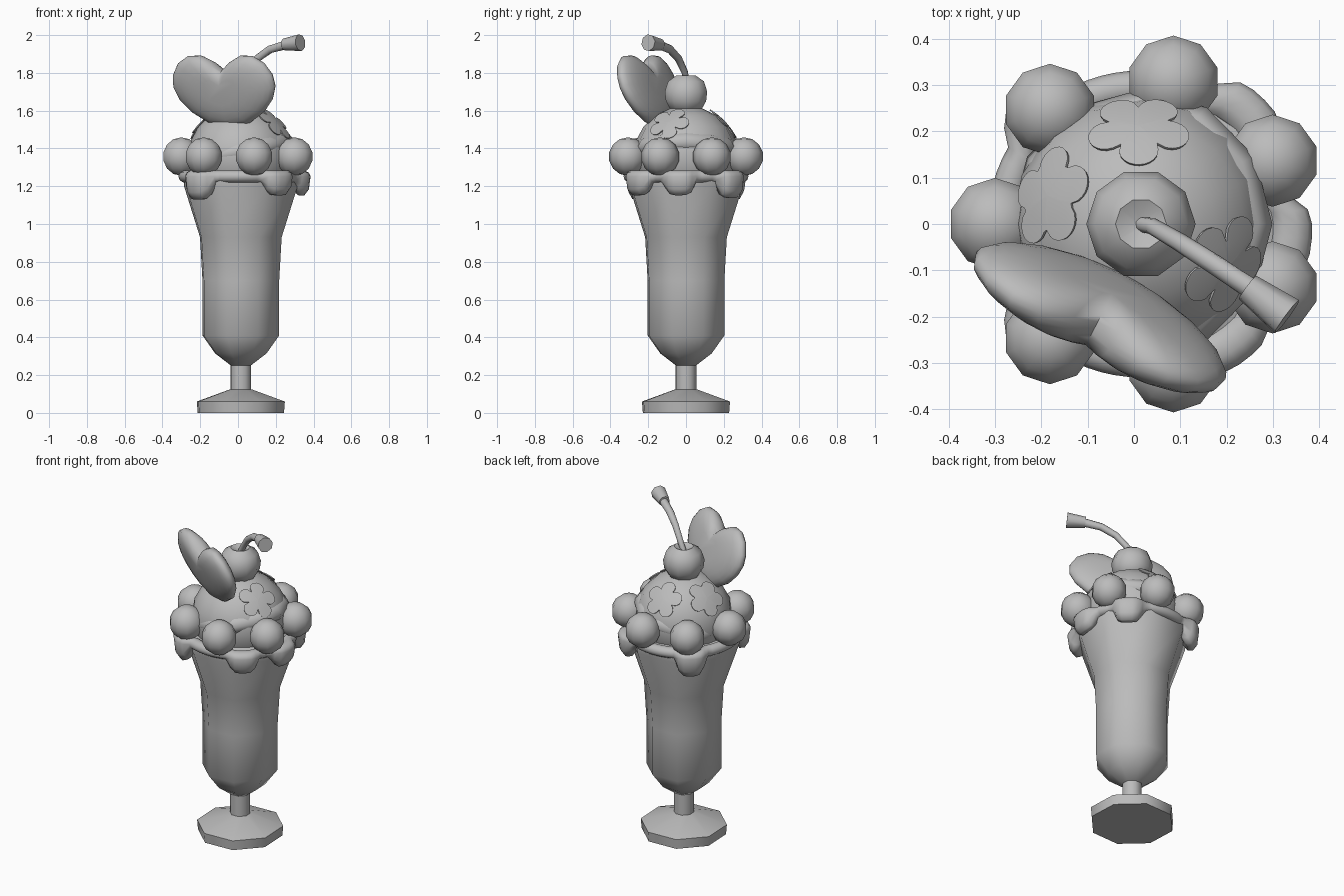
import bpy, bmesh, math
from math import sin, cos, pi, radians
from mathutils import Vector, Matrix

cube = bpy.data.objects.get("Cube")
if cube:
    bpy.data.objects.remove(cube, do_unlink=True)

GREY = (0.5, 0.5, 0.5, 1)
mat = bpy.data.materials.new("plain grey")
mat.use_nodes = True
mat.diffuse_color = GREY
mat.node_tree.nodes["Principled BSDF"].inputs["Base Color"].default_value = GREY
CX = 0.015


def finish(name, bm, angle=60):
    bmesh.ops.recalc_face_normals(bm, faces=bm.faces)
    me = bpy.data.meshes.new(name)
    bm.to_mesh(me)
    bm.free()
    ob = bpy.data.objects.new(name, me)
    bpy.context.collection.objects.link(ob)
    me.materials.append(mat)
    bpy.ops.object.select_all(action='DESELECT')
    ob.select_set(True)
    bpy.context.view_layer.objects.active = ob
    bpy.ops.object.shade_smooth_by_angle(angle=radians(angle))
    return ob


def loft(bm, rings, closed=False):
    """Bridge rings of points with quads, capping open ends."""
    vs = [[bm.verts.new(p) for p in r] for r in rings]
    n = len(vs[0])
    pairs = list(zip(vs, vs[1:])) + ([(vs[-1], vs[0])] if closed else [])
    for a, b in pairs:
        for i in range(n):
            j = (i + 1) % n
            bm.faces.new((a[i], a[j], b[j], b[i]))
    if not closed:
        bm.faces.new(vs[0])
        bm.faces.new(vs[-1])


def lathe(name, profile, sides, turn=0.0, angle=60):
    bm = bmesh.new()
    loft(bm, [[(CX + r * cos(turn + 2 * pi * i / sides), r * sin(turn + 2 * pi * i / sides), z)
               for i in range(sides)] for r, z in profile])
    return finish(name, bm, angle)


def ball(name, centre, size, u=9, v=6, tilt=0.0, angle=80):
    bm = bmesh.new()
    bmesh.ops.create_uvsphere(bm, u_segments=u, v_segments=v, radius=1)
    m = Matrix.Translation(centre) @ Matrix.Rotation(tilt, 4, 'Y') @ Matrix.Diagonal((*size, 1))
    bmesh.ops.transform(bm, matrix=m, verts=bm.verts)
    return finish(name, bm, angle)


def tube(name, path, radii, sides=8):
    bm = bmesh.new()
    pts = [Vector(p) for p in path]
    rings = []
    for i, p in enumerate(pts):
        d = (pts[min(i + 1, len(pts) - 1)] - pts[max(i - 1, 0)]).normalized()
        a = d.cross(Vector((0.5, -1, 0))).normalized()
        b = d.cross(a)
        rings.append([p + radii[i] * (a * cos(2 * pi * k / sides) + b * sin(2 * pi * k / sides))
                      for k in range(sides)])
    loft(bm, rings)
    return finish(name, bm, 50)


# Glass: octagonal foot, stem and flared bowl
TURN = radians(-20)
lathe("glass_foot", [(0.243, 0), (0.248, 0.06), (0.06, 0.125)], 8, TURN, 50)
lathe("glass_stem", [(0.058, 0.11), (0.058, 0.27)], 8, TURN)
lathe("glass_bowl", [(0.055, 0.25), (0.145, 0.315), (0.216, 0.41), (0.216, 0.7),
                     (0.23, 0.93), (0.32, 1.2), (0.32, 1.24)], 8, TURN)

# Dripping cream rim: a rolled ring pulled down at each drip
drips = [(46, 0.9), (-6, 0.75), (-52, 0.75), (-132, 1.0), (132, 1.0)]
bm = bmesh.new()
rings = []
for i in range(72):
    deg = i * 5
    w = 0
    for a, depth in drips:
        off = abs((deg - a + 180) % 360 - 180)
        w = max(w, depth * max(0, 1 - (off / 16) ** 4))
    t = radians(deg)
    ring = []
    for k in range(10):
        q = 2 * pi * k / 10
        r = 0.295 + 0.038 * w + (0.036 + 0.014 * w) * cos(q)
        z = 1.252 + 0.033 * sin(q) - 0.095 * w * max(0, -sin(q)) ** 0.7
        ring.append((CX + r * cos(t), r * sin(t), z))
    rings.append(ring)
loft(bm, rings, closed=True)
finish("cream_drips", bm)
lathe("cream_top", [(0.29, 1.23), (0.29, 1.27), (0.2, 1.3)], 16)

# Ice cream scoop with a tilted swirl below
SC, SR = Vector((CX, 0, 1.36)), Vector((0.278, 0.278, 0.265))
ball("scoop", SC, SR, 16, 10)
ball("scoop_swirl", (CX, 0, 1.385), (0.29, 0.29, 0.1), 12, 8, radians(-12))

# Ring of seven candy balls
for i in range(7):
    a = pi + 2 * pi * i / 7
    ball(f"candy_ball_{i + 1}", (CX + 0.315 * cos(a), 0.315 * sin(a), 1.357),
         (0.102, 0.102, 0.102), 10, 7)

# Flower wafers lying on the scoop, flatter than its curve
for n, (x, y, spin) in enumerate([(-0.005, 0.21, 0.3), (-0.2, 0.06, 0.9), (0.185, -0.09, 0)]):
    d = Vector((x / SR.x, y / SR.y, 0))
    d.z = math.sqrt(1 - d.length_squared)
    side = d.cross(Vector((0, 0, 1))).normalized()
    up = side.cross(d)
    bm = bmesh.new()
    rings = []
    for s, lift in ((0.05, 0.99), (1, 0.99), (1, 1.012), (0.5, 1.015), (0.05, 1.015)):
        ring = []
        for k in range(60):
            q = 2 * pi * k / 60
            r = s * (0.2 + 0.22 * math.sqrt(abs(sin(2.5 * (q + spin)))))
            flat = d + side * r * cos(q) + up * r * sin(q)
            ring.append(SC + flat.normalized().lerp(flat, 0.35) * lift * SR)
        rings.append(ring)
    loft(bm, rings)
    finish(f"flower_wafer_{n + 1}", bm, 40)

# Cherry with a dimpled top and a bent stem
lathe("cherry", [(0.04, 1.585), (0.085, 1.605), (0.112, 1.65), (0.118, 1.7), (0.1, 1.755),
                 (0.055, 1.785), (0.012, 1.765)], 10)
tube("cherry_stem", [(0.015, 0, 1.75), (0.04, -0.005, 1.8), (0.1, -0.04, 1.875),
                     (0.17, -0.085, 1.925), (0.26, -0.145, 1.95)],
     [0.017, 0.018, 0.02, 0.022, 0.024])
tube("cherry_stem_tip", [(0.245, -0.137, 1.95), (0.33, -0.2, 1.96)], [0.032, 0.045])

# Puffy heart biscuit leaning outward
half = [(0, 0.1), (0.05, 0.145), (0.12, 0.182), (0.19, 0.18), (0.255, 0.14), (0.295, 0.075),
        (0.302, 0.01), (0.275, -0.06), (0.215, -0.13), (0.12, -0.192), (0, -0.22)]
outline = half + [(-x, z) for x, z in half[-2:0:-1]]
place = (Matrix.Translation((-0.07, -0.195, 1.718)) @ Matrix.Rotation(radians(-27), 4, 'Z')
         @ Matrix.Rotation(radians(19), 4, 'X'))
bm = bmesh.new()
rings = []
for k in range(1, 14):
    q = pi * k / 14
    s = sin(q) ** 0.7
    rings.append([place @ Vector((x * s, -0.066 * cos(q), z * s)) for x, z in outline])
loft(bm, rings)
finish("heart_biscuit", bm, 80)
